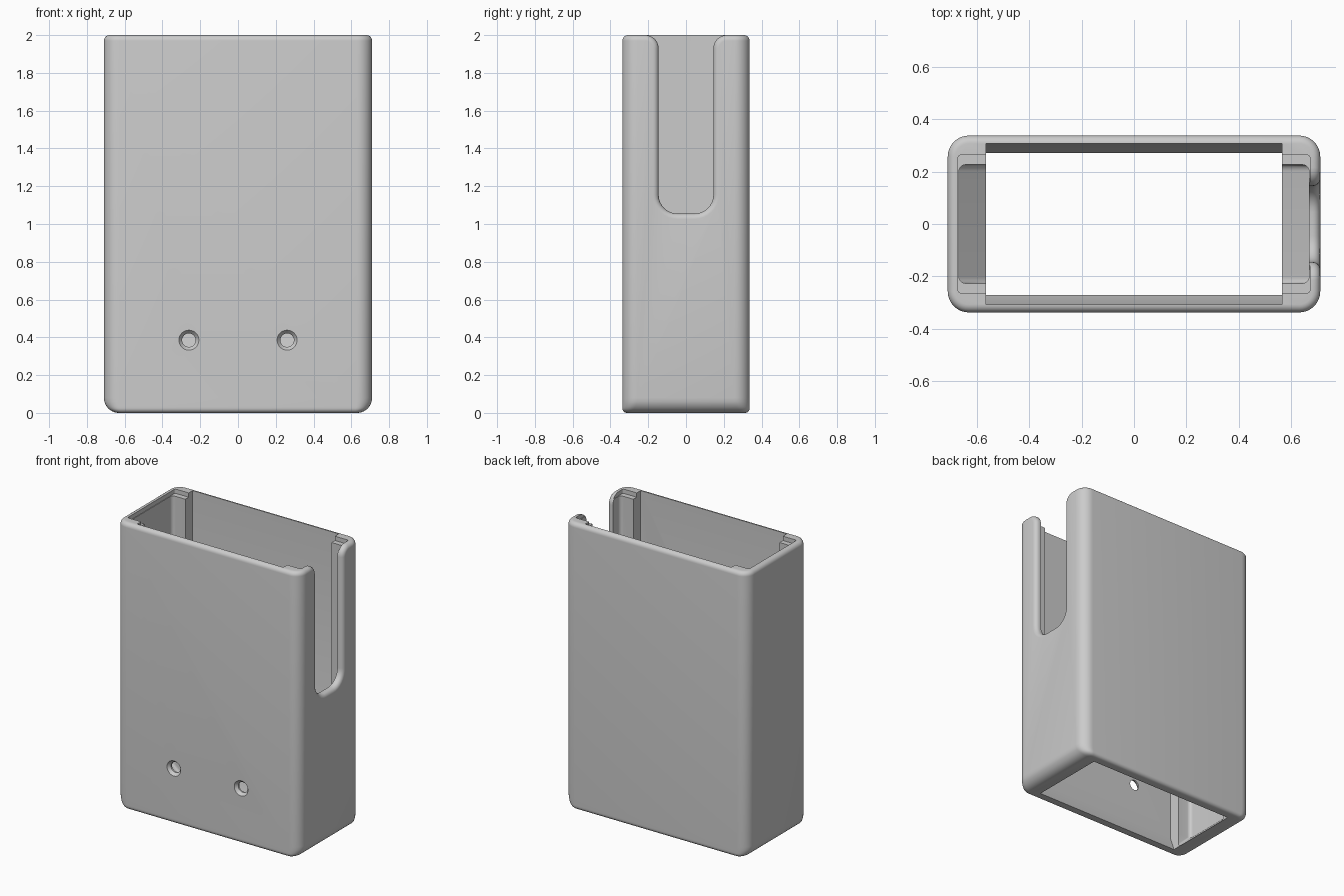
import bpy, bmesh, math

if "Cube" in bpy.data.objects:
    bpy.data.objects.remove(bpy.data.objects["Cube"])

HX, HY, H = 0.71, 0.337, 2.0      # outer half sizes and height
EDGE = 0.03                       # rounding of rim and slot edge


def loft(name, rings):
    """Closed solid skinned through rings that share a point count."""
    bm = bmesh.new()
    loops = [[bm.verts.new(p) for p in ring] for ring in rings]
    n = len(loops[0])
    for a, b in zip(loops, loops[1:]):
        for i in range(n):
            j = (i + 1) % n
            bm.faces.new((a[i], a[j], b[j], b[i]))
    bm.faces.new(loops[0][::-1])
    bm.faces.new(loops[-1])
    bmesh.ops.recalc_face_normals(bm, faces=bm.faces)
    mesh = bpy.data.meshes.new(name)
    bm.to_mesh(mesh)
    bm.free()
    ob = bpy.data.objects.new(name, mesh)
    bpy.context.collection.objects.link(ob)
    return ob


def arc(cx, cy, r, a0, a1, n=8):
    return [(cx + r * math.cos(math.radians(a0 + (a1 - a0) * i / n)),
             cy + r * math.sin(math.radians(a0 + (a1 - a0) * i / n))) for i in range(n + 1)]


def rounded_ring(hx, hy, r, z):
    pts = []
    for k, (sx, sy) in enumerate(((1, 1), (-1, 1), (-1, -1), (1, -1))):
        pts += arc(sx * (hx - r), sy * (hy - r), r, 90 * k, 90 * k + 90)
    return [(x, y, z) for x, y in pts]


def box_ring(hx, hy, z):
    return [(hx, hy, z), (-hx, hy, z), (-hx, -hy, z), (hx, -hy, z)]


def inset(r, z):
    """How far a quarter-round of radius r draws in at height z."""
    return r - math.sqrt(max(0.0, r * r - (r - z) ** 2)) if z < r else 0.0


def cut(body, cutter):
    mod = body.modifiers.new("cut", "BOOLEAN")
    mod.operation, mod.solver, mod.object = "DIFFERENCE", "EXACT", cutter
    bpy.context.view_layer.objects.active = body
    bpy.ops.object.modifier_apply(modifier=mod.name)
    bpy.data.objects.remove(cutter)


# outer shell: broad rounding under the ends, small rounding under front and back
rings = []
bottom = [0.025 * (1 - math.cos(math.radians(a))) for a in range(0, 91, 15)]
bottom += [0.08 * (1 - math.cos(math.radians(a))) for a in (55, 65, 75, 90)]
for z in bottom:
    ix, iy = inset(0.08, z), inset(0.025, z)
    rings.append(rounded_ring(HX - ix, HY - iy, 0.08 - 0.75 * ix, z))
for a in range(0, 91, 15):
    d = EDGE * (1 - math.cos(math.radians(a)))
    rings.append(rounded_ring(HX - d, HY - d, 0.08 - d,
                              H - EDGE + EDGE * math.sin(math.radians(a))))
body = loft("holder_body", rings)

# main pocket, tapering to the bottom opening
cut(body, loft("pocket", [box_ring(0.565, 0.27, -0.1), box_ring(0.565, 0.27, 0),
                          box_ring(0.565, 0.306, 0.1), box_ring(0.565, 0.306, 2.1)]))
# end pockets between the corner posts
cut(body, loft("end_pocket", [rounded_ring(0.5645, 0.226, 0.025, z) for z in (-0.1, 0)] +
               [rounded_ring(0.667, 0.226, 0.025, z) for z in (0.1, 2.1)]))
# shallow step in the rim above the corner posts
cut(body, loft("rim_step", [rounded_ring(0.671, 0.263, 0.012, z) for z in (1.97, 2.1)]))


# thumb slot in the right wall, flared at the top with a rounded outer edge
def slot_ring(x, d):
    w, low, r, flare = 0.145 + d, 1.055 - d, 0.1 + d, 0.07 - d
    half = arc(w - r, low + r, r, -90, 0)
    half += arc(0.215, H - 0.07, flare, 180, 90) + [(0.215, 2.1)]
    pts = half + [(-y, z) for y, z in reversed(half)]
    return [(x, y, z) for y, z in pts]


R = EDGE - 0.0005
slot = [slot_ring(0.6, 0)]
for a in range(0, 91, 15):
    t = math.radians(a)
    slot.append(slot_ring(HX - R + R * math.sin(t), R * (1 - math.cos(t))))
slot.append(slot_ring(0.8, R))
cut(body, loft("thumb_slot", slot))

# countersunk screw holes in the front wall
for sx in (-1, 1):
    cut(body, loft("screw_hole", [
        [(sx * 0.26 + px, y, 0.385 + pz) for px, pz in arc(0, 0, r, 0, 348.75, 31)]
        for y, r in ((-0.4, 0.053), (-HY, 0.053), (-0.317, 0.036), (-0.2, 0.036))]))

# finish
grey = bpy.data.materials.new("plain grey")
grey.diffuse_color = (0.6, 0.6, 0.6, 1)
grey.use_nodes = True
grey.node_tree.nodes["Principled BSDF"].inputs["Base Color"].default_value = grey.diffuse_color
body.data.materials.clear()
body.data.materials.append(grey)
for p in body.data.polygons:
    p.material_index = 0
bpy.ops.object.select_all(action="DESELECT")
body.select_set(True)
bpy.context.view_layer.objects.active = body
bpy.ops.object.shade_smooth_by_angle(angle=math.radians(30))
